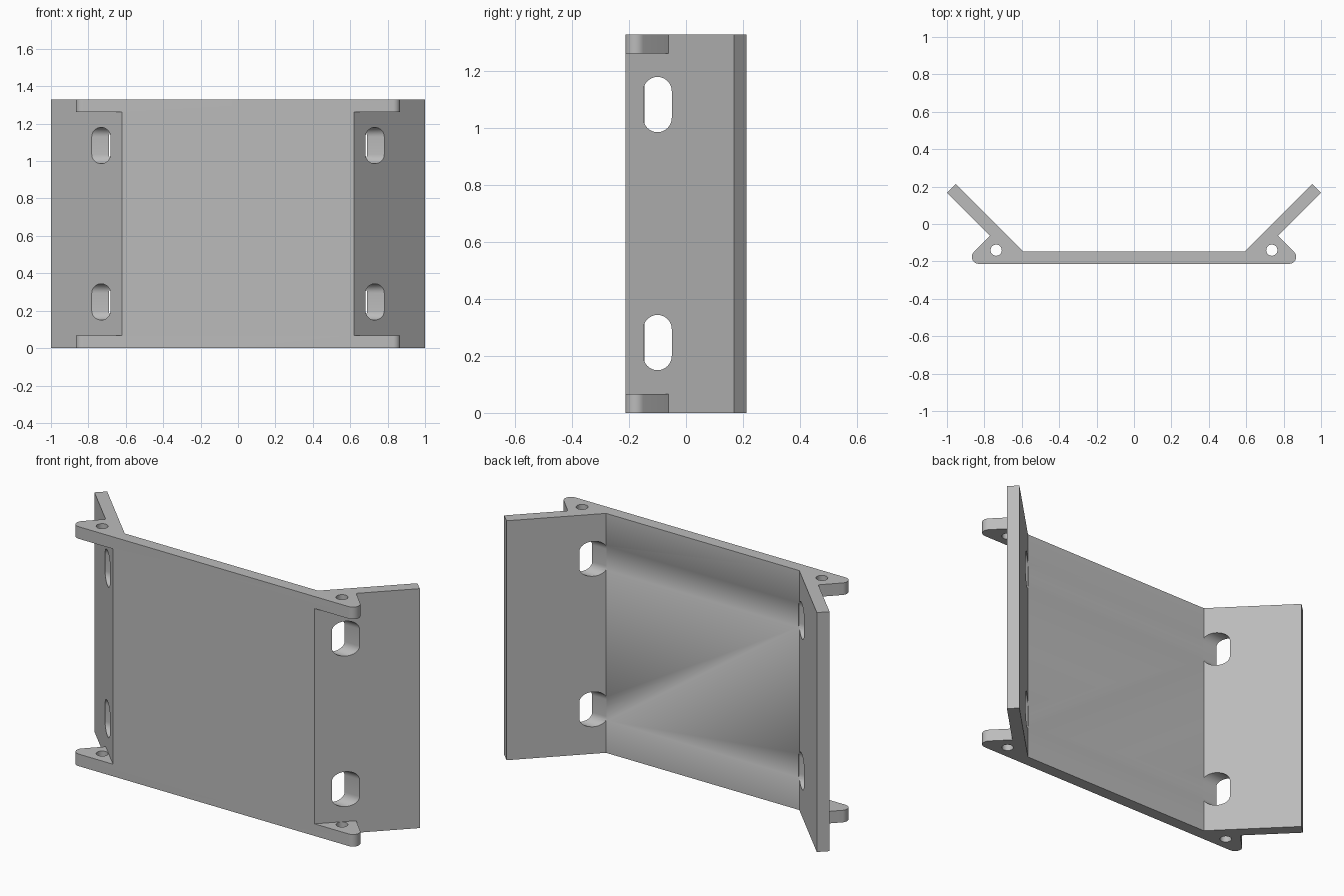
import bpy, bmesh
from math import sin, cos, pi
from mathutils import Vector

cube = bpy.data.objects.get("Cube")
if cube:
    bpy.data.objects.remove(cube)

H = 1.33            # overall height
T = 0.067           # sheet and tab thickness
FRONT = -0.213      # front face of the plate
BACK = FRONT + T

grey = bpy.data.materials.new("plain grey")
grey.use_nodes = True
colour = (0.5, 0.5, 0.5, 1)
grey.diffuse_color = colour
grey.node_tree.nodes["Principled BSDF"].inputs["Base Color"].default_value = colour


def prism(name, points, sweep):
    """Extrude a closed outline of 3D points along a vector."""
    bm = bmesh.new()
    face = bm.faces.new([bm.verts.new(p) for p in points])
    out = bmesh.ops.extrude_face_region(bm, geom=[face])["geom"]
    moved = [g for g in out if isinstance(g, bmesh.types.BMVert)]
    bmesh.ops.translate(bm, verts=moved, vec=Vector(sweep))
    bmesh.ops.recalc_face_normals(bm, faces=bm.faces)
    mesh = bpy.data.meshes.new(name)
    bm.to_mesh(mesh)
    bm.free()
    mesh.materials.append(grey)
    obj = bpy.data.objects.new(name, mesh)
    bpy.context.collection.objects.link(obj)
    return obj


def arc(cx, cy, r, start, end, steps):
    angles = [start + (end - start) * i / steps for i in range(steps + 1)]
    return [(cx + r * cos(a), cy + r * sin(a)) for a in angles]


def combine(target, tool, operation):
    """Apply a boolean and discard the tool."""
    mod = target.modifiers.new("boolean", "BOOLEAN")
    mod.operation, mod.solver, mod.object = operation, "EXACT", tool
    bpy.context.view_layer.objects.active = target
    bpy.ops.object.modifier_apply(modifier=mod.name)
    bpy.data.objects.remove(tool)


# Plate with two wings folded back at 45 degrees
half = [(0.619, FRONT), (1.0, 0.168), (0.953, 0.213), (0.594, BACK)]
outline = half + [(-x, y) for x, y in reversed(half)]
bracket = prism("folded_bracket", [(x, y, 0) for x, y in outline], (0, 0, H))

# Rounded corner tabs, each with a screw hole
tab = [(0.61, FRONT)] + arc(0.83, FRONT + 0.037, 0.037, -pi / 2, pi / 4, 12)
tab += [(0.77, -0.062), (0.75, -0.062)]
hole = arc(0.737, -0.14, 0.03, 0, 2 * pi, 32)[:-1]
for side in (1, -1):
    for z in (0, H - T):
        combine(bracket, prism("corner_tab", [(side * x, y, z) for x, y in tab],
                               (0, 0, T)), "UNION")
    combine(bracket, prism("hole_cutter", [(side * x, y, -0.1) for x, y in hole],
                           (0, 0, H + 0.2)), "DIFFERENCE")

# Upright slots cut sideways through the wings
for side in (1, -1):
    for z in (0.247, H - 0.247):
        slot = arc(-0.1, z + 0.047, 0.05, 0, pi, 16) + arc(-0.1, z - 0.047, 0.05, pi, 2 * pi, 16)
        combine(bracket, prism("slot_cutter", [(side * 0.59, y, h) for y, h in slot],
                               (side * 0.35, 0, 0)), "DIFFERENCE")

# Merge coplanar faces and shade the round edges
bm = bmesh.new()
bm.from_mesh(bracket.data)
bmesh.ops.remove_doubles(bm, verts=bm.verts, dist=0.0001)
bmesh.ops.dissolve_limit(bm, angle_limit=0.01, verts=bm.verts, edges=bm.edges)
bm.to_mesh(bracket.data)
bm.free()
bpy.ops.object.select_all(action="DESELECT")
bracket.select_set(True)
bpy.context.view_layer.objects.active = bracket
bpy.ops.object.shade_smooth_by_angle(angle=pi / 6)
